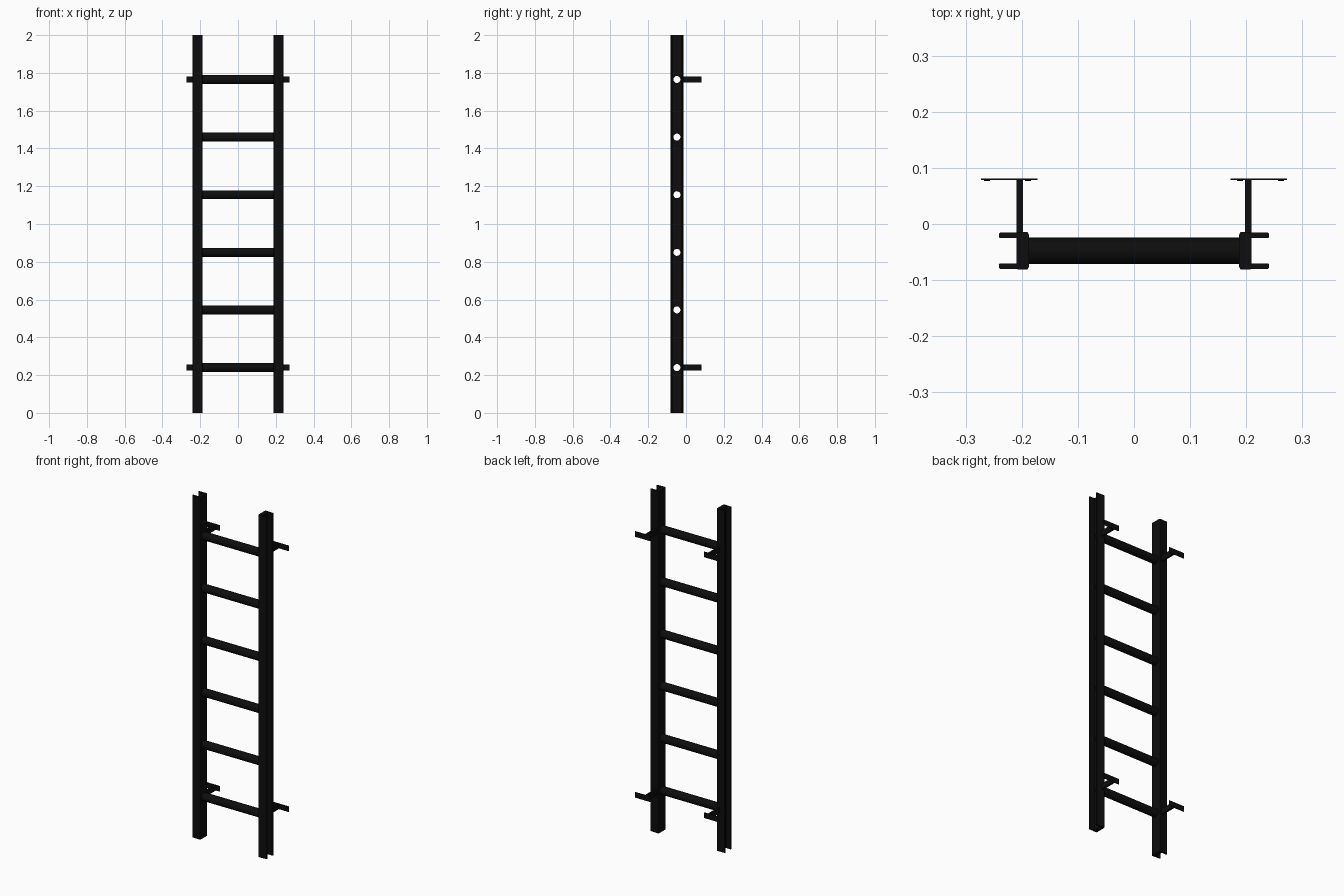
import bpy, bmesh, math
from mathutils import Matrix, Vector

if "Cube" in bpy.data.objects:
    bpy.data.objects.remove(bpy.data.objects["Cube"])

RUNG_Y = -0.048
RUNG_Z = [0.24 + 0.305 * i for i in range(6)]
R_OUT, R_IN = 0.0235, 0.0185

black = bpy.data.materials.new("black_paint")
black.diffuse_color = (0.004, 0.004, 0.004, 1)
black.use_nodes = True
black.node_tree.nodes["Principled BSDF"].inputs["Base Color"].default_value = black.diffuse_color


def finish(bm, name):
    bmesh.ops.recalc_face_normals(bm, faces=bm.faces)
    me = bpy.data.meshes.new(name)
    bm.to_mesh(me)
    bm.free()
    me.materials.append(black)
    ob = bpy.data.objects.new(name, me)
    bpy.context.collection.objects.link(ob)
    return ob


def add_box(bm, lo, hi):
    lo, hi = Vector(lo), Vector(hi)
    m = Matrix.Translation((lo + hi) / 2) @ Matrix.Diagonal((*(hi - lo), 1))
    bmesh.ops.create_cube(bm, size=1, matrix=m)


def smooth(ob):
    bpy.ops.object.select_all(action='DESELECT')
    ob.select_set(True)
    bpy.context.view_layer.objects.active = ob
    bpy.ops.object.shade_smooth_by_angle(angle=math.radians(35))


# cutters for the bores where the hollow rungs pass through the rails
bm = bmesh.new()
for z in RUNG_Z:
    m = Matrix.Translation((0, RUNG_Y, z)) @ Matrix.Rotation(math.pi / 2, 4, 'Y')
    bmesh.ops.create_cone(bm, cap_ends=True, segments=32, radius1=R_IN,
                          radius2=R_IN, depth=0.6, matrix=m)
cutter = finish(bm, "bore_cutter")
cutter.hide_render = True

# channel rail: bevelled web with two flanges pointing outwards
F, B, T = -0.080, -0.0155, 0.0095
half = [(0.187, F + 0.004), (0.190, F - 0.001), (0.207, F - 0.001), (0.209, F),
        (0.239, F), (0.241, F + 0.002), (0.241, F + T - 0.002),
        (0.239, F + T), (0.209, F + T)]
profile = half + [(x, F + B - y) for x, y in reversed(half)]

for s, side in ((-1, "left"), (1, "right")):
    bm = bmesh.new()
    face = bm.faces.new([bm.verts.new((s * x, y, 0)) for x, y in profile])
    ext = bmesh.ops.extrude_face_region(bm, geom=[face])
    bmesh.ops.translate(bm, vec=(0, 0, 2),
                        verts=[v for v in ext["geom"] if isinstance(v, bmesh.types.BMVert)])
    rail = finish(bm, side + "_rail")
    mod = rail.modifiers.new("bores", 'BOOLEAN')
    mod.operation, mod.solver, mod.object = 'DIFFERENCE', 'EXACT', cutter
    bpy.context.view_layer.objects.active = rail
    rail.select_set(True)
    bpy.ops.object.modifier_apply(modifier="bores")
    smooth(rail)

    # wall brackets: arm, thin wall plate and two screw heads
    for z, level in ((RUNG_Z[0], "lower"), (RUNG_Z[-1], "upper")):
        bm = bmesh.new()
        add_box(bm, (0.198, -0.016, z - 0.016), (0.209, 0.079, z + 0.016))
        add_box(bm, (0.172, 0.0785, z - 0.016), (0.273, 0.0815, z + 0.016))
        for x in (0.189, 0.262):
            m = Matrix.Translation((x, 0.078, z)) @ Matrix.Rotation(math.pi / 2, 4, 'X')
            bmesh.ops.create_cone(bm, cap_ends=True, segments=16, radius1=0.0055,
                                  radius2=0.0055, depth=0.002, matrix=m)
        bmesh.ops.scale(bm, vec=(s, 1, 1), verts=bm.verts)
        finish(bm, f"{side}_{level}_wall_bracket")

bpy.data.objects.remove(cutter)

# hollow rungs, let slightly into the rail webs
for i, z in enumerate(RUNG_Z):
    bm = bmesh.new()
    n = 32
    rings = []
    for x, r in ((-0.19, R_OUT), (0.19, R_OUT), (0.19, R_IN), (-0.19, R_IN)):
        rings.append([bm.verts.new((x, RUNG_Y + r * math.cos(2 * math.pi * k / n),
                                    z + r * math.sin(2 * math.pi * k / n))) for k in range(n)])
    for a in range(4):
        p, q = rings[a], rings[(a + 1) % 4]
        for k in range(n):
            bm.faces.new((p[k], p[(k + 1) % n], q[(k + 1) % n], q[k]))
    smooth(finish(bm, f"rung_{i + 1}"))
